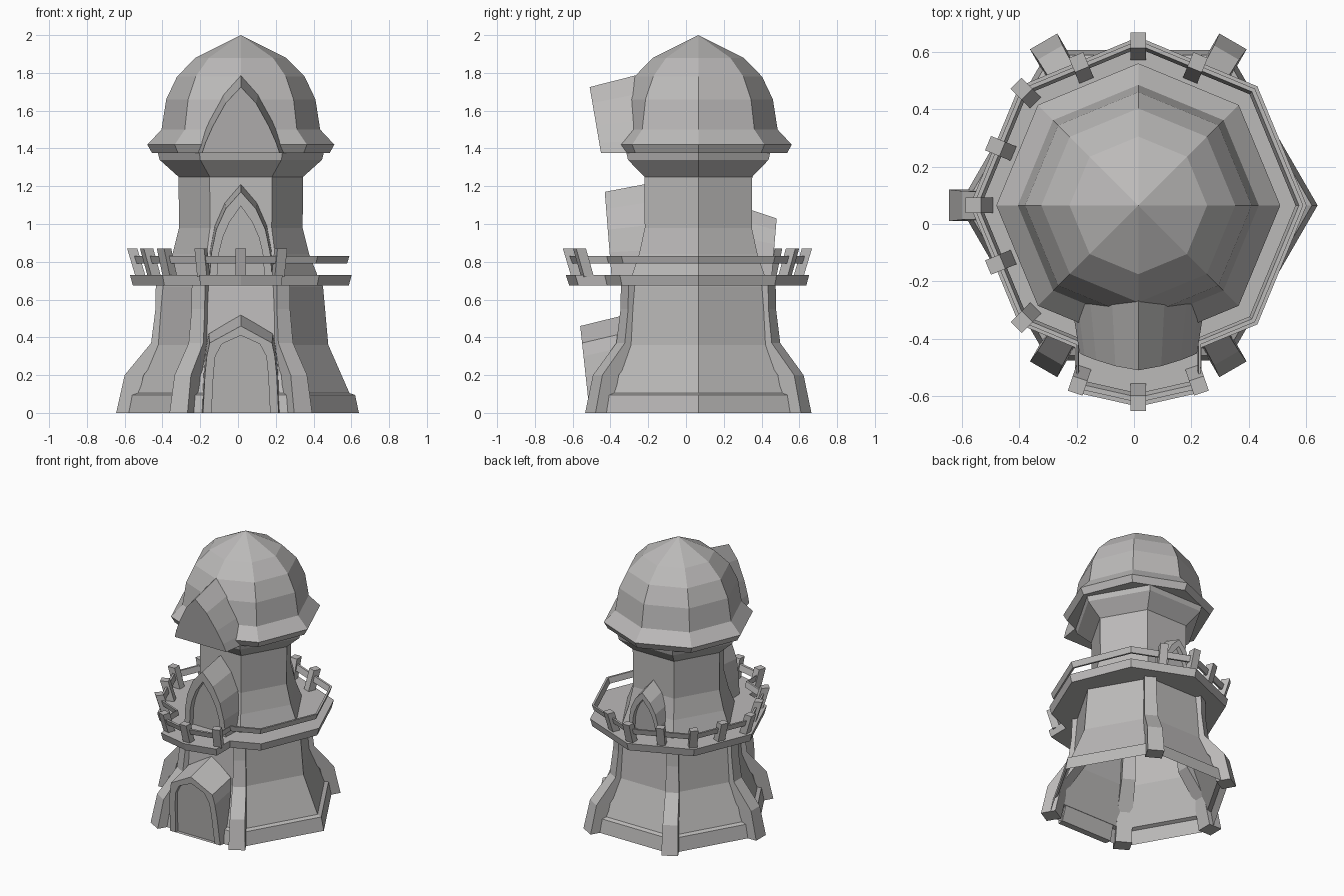
import bpy, bmesh, math
from mathutils import Vector

if "Cube" in bpy.data.objects:
    bpy.data.objects.remove(bpy.data.objects["Cube"])

CENTRE = Vector((0.015, 0.065, 0))
stone = bpy.data.materials.new("grey_stone")
stone.use_nodes = True
stone.diffuse_color = (0.5, 0.49, 0.485, 1)
stone.node_tree.nodes["Principled BSDF"].inputs["Base Color"].default_value = stone.diffuse_color


def loft(name, loops, cap_start=True, cap_end=True, wrap=False):
    """Skin closed loops of points, given relative to the tower axis."""
    bm = bmesh.new()
    rings = [[bm.verts.new(Vector(p) + CENTRE) for p in loop] for loop in loops]
    pairs = list(zip(rings, rings[1:]))
    if wrap:
        pairs.append((rings[-1], rings[0]))
    for a, b in pairs:
        for i in range(len(a)):
            j = (i + 1) % len(a)
            bm.faces.new((a[i], a[j], b[j], b[i]))
    if cap_start and not wrap:
        bm.faces.new(rings[0])
    if cap_end and not wrap:
        bm.faces.new(rings[-1])
    bmesh.ops.remove_doubles(bm, verts=bm.verts, dist=0.0001)
    bmesh.ops.recalc_face_normals(bm, faces=bm.faces)
    mesh = bpy.data.meshes.new(name)
    bm.to_mesh(mesh)
    bm.free()
    mesh.materials.append(stone)
    obj = bpy.data.objects.new(name, mesh)
    bpy.context.collection.objects.link(obj)
    return obj


def polar(r, degrees, z=0):
    a = math.radians(degrees)
    return Vector((r * math.cos(a), r * math.sin(a), z))


def ring(r, z, sides):
    return [polar(r, 360 * k / sides, z) for k in range(sides)]


# Six-sided tower wall with plinth and corbel, open underneath
wall = [(0.625, 0), (0.605, 0.095), (0.575, 0.105), (0.463, 0.36), (0.435, 0.67),
        (0.405, 0.73), (0.362, 0.84), (0.327, 0.98), (0.33, 1.25), (0.43, 1.34), (0.44, 1.38)]
loft("tower_wall", [ring(r, z, 6) for r, z in wall], cap_start=False)

# Eight-sided dome with a flared eave
dome = [(0.47, 1.375), (0.495, 1.42), (0.42, 1.5), (0.395, 1.66),
        (0.338, 1.78), (0.24, 1.88), (0, 2)]
loft("dome_roof", [ring(r, z, 8) for r, z in dome], cap_end=False)

# Buttresses on every corner but one
buttress = [(0.66, 0, 0.055), (0.615, 0.2, 0.05), (0.475, 0.37, 0.045),
            (0.452, 0.55, 0.04), (0.45, 0.69, 0.04)]
for k in range(1, 6):
    out = polar(1, 60 * k)
    side = polar(1, 60 * k + 90)
    loops = []
    for r, z, w in buttress:
        up = Vector((0, 0, z))
        loops.append([out * r + side * w + up, out * r - side * w + up,
                      out * (r - 0.1) - side * w + up, out * (r - 0.1) + side * w + up])
    loft(f"buttress_{k}", loops)


# Balcony: octagon with a bay pushed out at the front
def balcony_outline(r, z):
    pts = [polar(1, a, 0) for a in range(-45, 226, 45)]
    bay = [(-0.376, -0.844), (-0.376, -1.11), (0, -1.195), (0.376, -1.11), (0.376, -0.844)]
    pts += [Vector((x, y, 0)) for x, y in bay]
    return [p * r + Vector((0, 0, z)) for p in pts]


loft("balcony_floor", [balcony_outline(0.572, 0.675), balcony_outline(0.587, 0.73)])
rail = [(0.548, 0.79), (0.562, 0.79), (0.575, 0.83), (0.56, 0.83)]
loft("balcony_rail", [balcony_outline(r, z) for r, z in rail], wrap=True)

# Leaning rail posts at the corners and edge middles, none on the +x side
spots = [polar(0.555 if k % 2 == 0 else 0.52, 22.5 * k) for k in range(3, 11)]
spots += [Vector((x, y, 0)) for x, y in ((-0.205, -0.61), (0, -0.67), (0.205, -0.61))]
for n, spot in enumerate(spots):
    out = spot.normalized()
    side = Vector((-out.y, out.x, 0))
    loops = []
    for shift, z in ((-0.025, 0.72), (0.02, 0.87)):
        c = spot + out * shift + Vector((0, 0, z))
        loops.append([c + (out * a + side * b) * 0.027
                      for a, b in ((1, 1), (1, -1), (-1, -1), (-1, 1))])
    loft(f"rail_post_{n + 1}", loops)


# Gabled openings: half outlines run from the foot up to the apex
def gable(name, outer, front, back, rise, spread, inner=None, recess=0.0, turn=1):
    z0, z1 = outer[0][1], outer[-1][1]

    def loop(half, ends, push=0.0, lift=0.0, widen=1.0):
        full = half + [(-x, z) for x, z in reversed(half[:-1])]
        pts = []
        for x, z in full:
            t = (z - z0) / (z1 - z0)
            y = ends[0] + (ends[1] - ends[0]) * t + push
            pts.append(Vector((x * widen * turn, y * turn, z + lift * t)))
        return pts

    loops = [loop(outer, front), loop(outer, back, 0, rise, spread)]
    if inner:
        loops = [loop(inner, front, recess), loop(inner, front)] + loops
    loft(name, loops)


gable("dome_dormer",
      [(0.205, 1.375), (0.187, 1.43), (0.147, 1.52), (0.08, 1.64), (0, 1.725)],
      (-0.515, -0.575), (-0.28, -0.28), 0.075, 1.18)

window = [(0.165, 0.73), (0.155, 0.85), (0.13, 0.97), (0.08, 1.08), (0, 1.17)]
pane = [(0.125, 0.73), (0.115, 0.85), (0.095, 0.93), (0.06, 1.01), (0, 1.095)]
gable("front_window", window, (-0.46, -0.495), (-0.26, -0.26), 0.045, 1.06, pane, 0.04)


def shrink(half):
    return [(x * 0.75, 0.73 + (z - 0.73) * 0.68) for x, z in half]


gable("back_window", shrink(window), (-0.39, -0.415), (-0.25, -0.25), 0.055, 1.06,
      shrink(pane), 0.03, turn=-1)

gable("front_door",
      [(0.2, 0), (0.19, 0.2), (0.18, 0.3), (0.165, 0.37), (0, 0.46)],
      (-0.575, -0.625), (-0.53, -0.38), 0.06, 1.03,
      [(0.155, 0), (0.145, 0.2), (0.135, 0.3), (0.1, 0.365), (0, 0.41)], 0.025)
